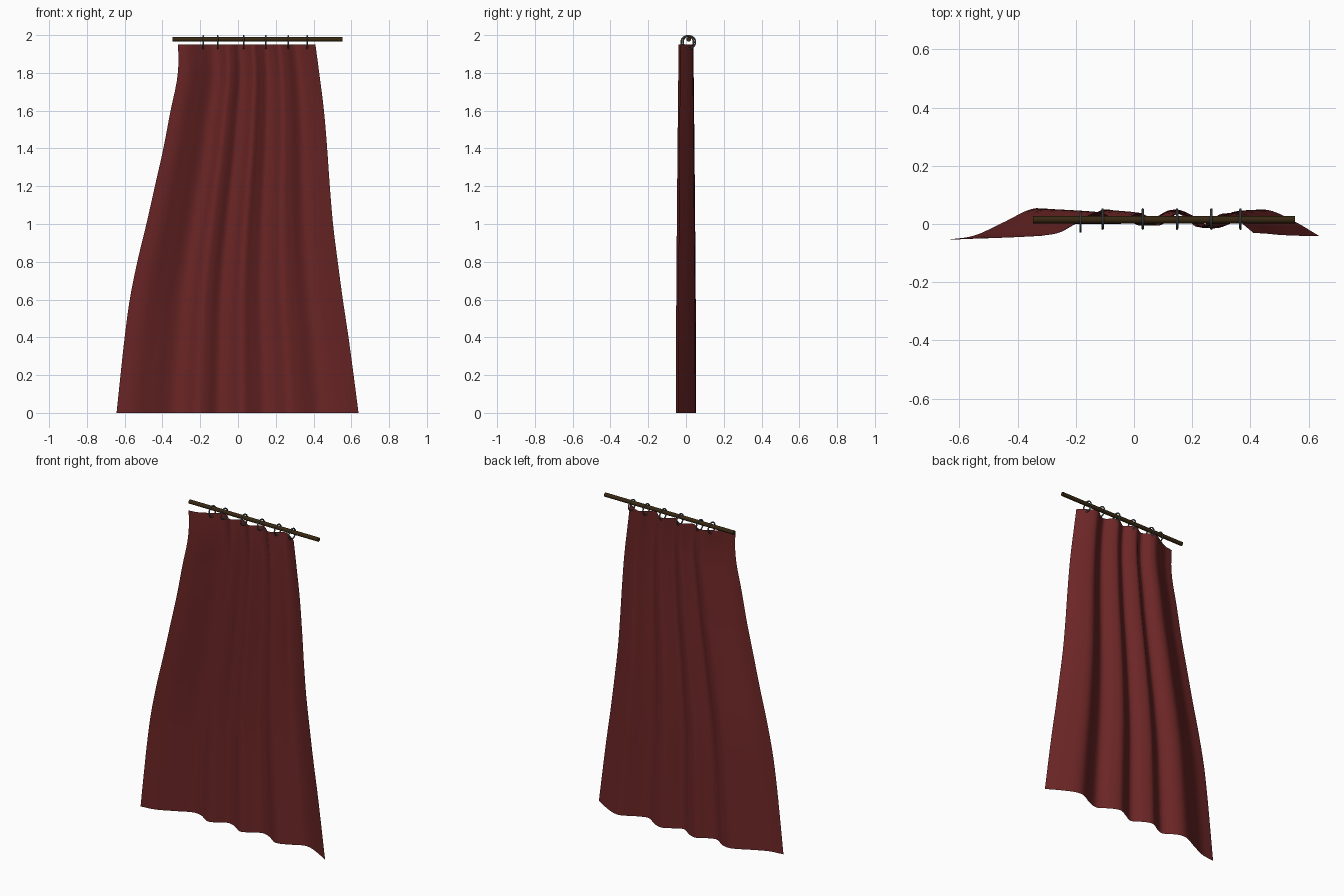
import bpy, bmesh, math

if "Cube" in bpy.data.objects:
    bpy.data.objects.remove(bpy.data.objects["Cube"])


def material(name, rgb):
    m = bpy.data.materials.new(name)
    m.diffuse_color = (*rgb, 1)
    m.use_nodes = True
    m.node_tree.nodes["Principled BSDF"].inputs["Base Color"].default_value = m.diffuse_color
    return m


red = material("dark red cloth", (0.15, 0.019, 0.019))
brown = material("dark wood", (0.04, 0.021, 0.006))
grey = material("grey metal", (0.12, 0.135, 0.135))


def spline(points, t):
    """Smooth curve through (position, value) points."""
    n = len(points)
    i = max(k for k in range(n - 1) if points[k][0] <= t or k == 0)

    def slope(k):
        a, b = points[max(k - 1, 0)], points[min(k + 1, n - 1)]
        return (b[1] - a[1]) / (b[0] - a[0])

    (x0, y0), (x1, y1) = points[i], points[i + 1]
    h = x1 - x0
    s = min(max((t - x0) / h, 0), 1)
    return ((2*s**3 - 3*s**2 + 1) * y0 + (s**3 - 2*s**2 + s) * h * slope(i)
            + (3*s**2 - 2*s**3) * y1 + (s**3 - s**2) * h * slope(i + 1))


# Curtain: side outlines (height, x) and fold profile of the hem (x, y)
left = [(0, -.643), (.2, -.622), (.4, -.6), (.6, -.573), (.8, -.533), (1, -.485),
        (1.2, -.44), (1.4, -.395), (1.6, -.357), (1.75, -.325), (1.85, -.315), (1.95, -.318)]
right = [(0, .638), (.2, .612), (.4, .585), (.6, .555), (.8, .528), (1, .503),
         (1.2, .486), (1.4, .472), (1.6, .455), (1.8, .43), (1.95, .41)]
folds = [(-.643, -.054), (-.55, -.04), (-.45, .005), (-.35, .052), (-.29, .046),
         (-.215, .001), (-.165, .015), (-.105, .05), (-.05, .036), (.02, -.006),
         (.08, .022), (.14, .05), (.2, .03), (.27, -.014), (.34, .005), (.42, .046),
         (.47, .046), (.55, .01), (.638, -.042)]
COLS, ROWS, TOP = 96, 40, 1.95

bm = bmesh.new()
grid = []
for r in range(ROWS + 1):
    z = TOP * r / ROWS
    xl, xr = spline(left, z), spline(right, z)
    k = z / TOP
    depth = 1 - 0.28 * k ** 1.5
    row = []
    for c in range(COLS + 1):
        u = c / COLS
        y = spline(folds, -.643 + 1.281 * u)
        shift = 0.025 * k * math.sin(math.pi * u)
        row.append(bm.verts.new((xl + (xr - xl) * (u + shift), y * depth, z)))
    grid.append(row)
for r in range(ROWS):
    for c in range(COLS):
        f = bm.faces.new((grid[r][c], grid[r][c + 1], grid[r + 1][c + 1], grid[r + 1][c]))
        f.smooth = True
mesh = bpy.data.meshes.new("curtain")
bm.to_mesh(mesh)
bm.free()
mesh.materials.append(red)
curtain = bpy.data.objects.new("curtain", mesh)
bpy.context.collection.objects.link(curtain)

# Rod
bpy.ops.mesh.primitive_cylinder_add(vertices=16, radius=.0125, depth=.902,
                                    location=(.103, .015, 1.978), rotation=(0, math.pi / 2, 0))
rod = bpy.context.object
rod.name = "rod"
rod.data.materials.append(brown)
bpy.ops.object.shade_smooth_by_angle()

# Rings around the rod
for i, x in enumerate((-.184, -.108, .03, .148, .266, .366)):
    bpy.ops.mesh.primitive_torus_add(major_radius=.033, minor_radius=.0042,
                                     major_segments=24, minor_segments=8,
                                     location=(x, .007 if i == 0 else .017, 1.963),
                                     rotation=(0, math.pi / 2, 0))
    ring = bpy.context.object
    ring.name = f"ring_{i + 1}"
    ring.data.materials.append(grey)
    bpy.ops.object.shade_smooth_by_angle()
